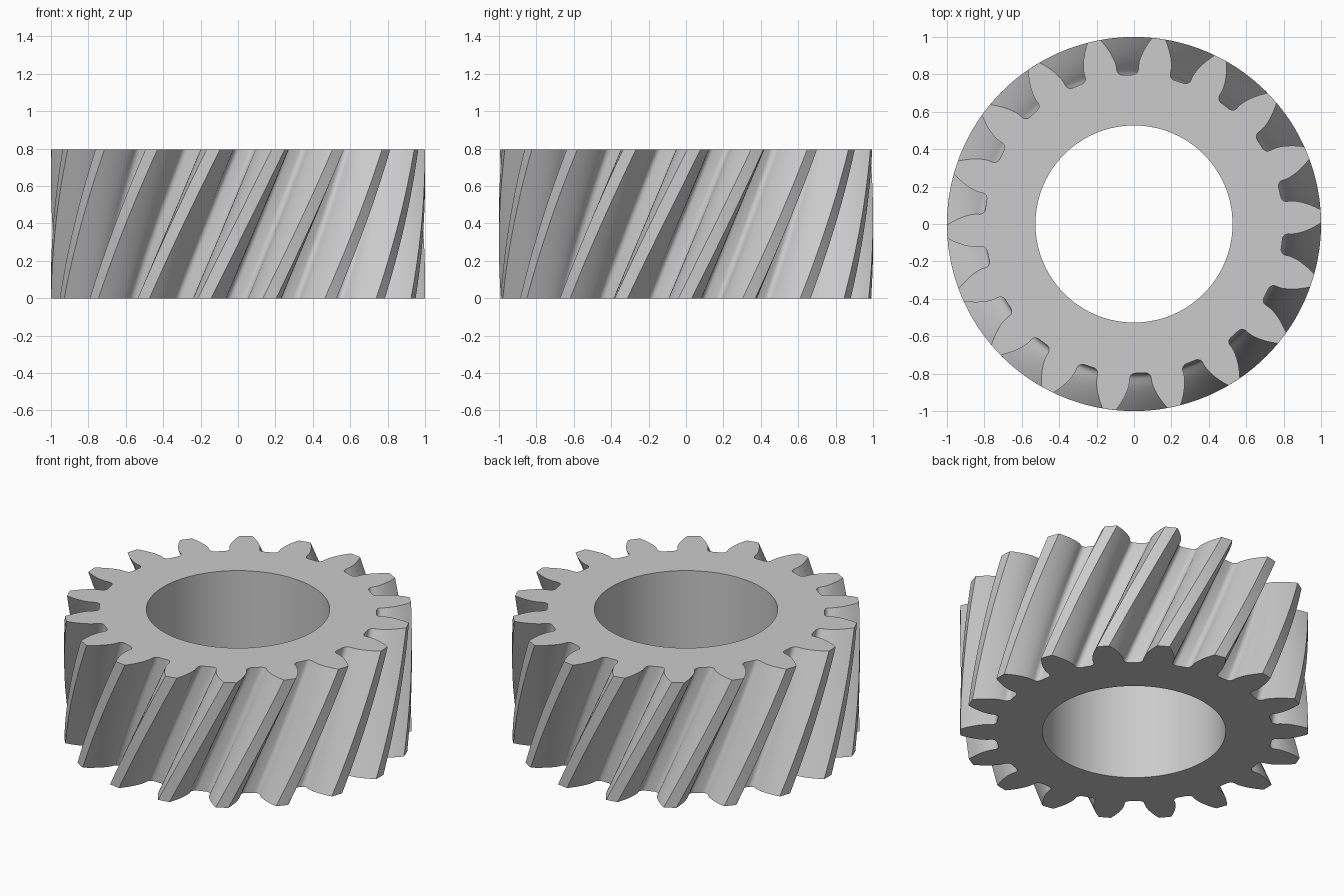
import bpy, bmesh, math
from mathutils import Matrix

default = bpy.data.objects.get("Cube")
if default:
    bpy.data.objects.remove(default, do_unlink=True)

# Gear dimensions
TEETH, LAYERS, BORE_SIDES = 18, 20, 108
TIP, PITCH, ROOT, BORE, HEIGHT = 1.0, 0.905, 0.798, 0.527, 0.795
FILLET = 0.03
PRESSURE = math.radians(21)
PHASE, TWIST = math.radians(-0.3), math.radians(22.7)
STEP = math.tau / TEETH


def involute(radius):
    a = math.acos(min(1, BASE / radius))
    return math.tan(a) - a


BASE = PITCH * math.cos(PRESSURE)


def half_angle(radius):
    """Half the angular tooth thickness at a radius."""
    return STEP / 4 + involute(PITCH) - involute(radius)


def half_tooth():
    """(radius, angle) points from the tip corner down to the root."""
    points = []
    for i in range(8):
        r = TIP + (BASE - TIP) * i / 7
        points.append((r, half_angle(r)))
    foot = half_angle(BASE)
    for i in range(6):
        t = math.pi / 2 * i / 5
        points.append((ROOT + FILLET * (1 - math.sin(t)),
                       foot + FILLET / ROOT * (1 - math.cos(t))))
    return points


def gear_outline():
    side = half_tooth()
    tooth = [(r, -a) for r, a in reversed(side)] + [(TIP, 0)] + side
    tooth.append((ROOT, STEP / 2))
    return [(r, a + k * STEP) for k in range(TEETH) for r, a in tooth]


def add_wall(bm, outline, layers, twist, outward):
    """Stack rings of an outline into a wall and return the rings."""
    rings = []
    for j in range(layers + 1):
        f = j / layers
        rings.append([bm.verts.new((r * math.cos(a + PHASE + twist * f),
                                    r * math.sin(a + PHASE + twist * f),
                                    HEIGHT * f)) for r, a in outline])
    for low, high in zip(rings, rings[1:]):
        for i in range(len(low)):
            n = (i + 1) % len(low)
            quad = (low[i], low[n], high[n], high[i])
            bm.faces.new(quad if outward else quad[::-1])
    return rings


def ring_edges(bm, ring):
    return [bm.edges.get((v, ring[(i + 1) % len(ring)])) for i, v in enumerate(ring)]


# Toothed wall and bore
bm = bmesh.new()
outer = add_wall(bm, gear_outline(), LAYERS, TWIST, True)
circle = [(BORE, math.tau * i / BORE_SIDES) for i in range(BORE_SIDES)]
inner = add_wall(bm, circle, 1, 0, False)

# Flat end faces
for end in (0, -1):
    bmesh.ops.triangle_fill(bm, use_beauty=True,
                            edges=ring_edges(bm, outer[end]) + ring_edges(bm, inner[end]))
bmesh.ops.recalc_face_normals(bm, faces=bm.faces)

mesh = bpy.data.meshes.new("helical_gear")
bm.to_mesh(mesh)
bm.free()
gear = bpy.data.objects.new("helical_gear", mesh)
bpy.context.collection.objects.link(gear)

# Grey metal
grey = bpy.data.materials.new("grey_metal")
grey.use_nodes = True
color = (0.6, 0.6, 0.6, 1)
grey.diffuse_color = color
grey.node_tree.nodes["Principled BSDF"].inputs["Base Color"].default_value = color
mesh.materials.append(grey)

bpy.ops.object.select_all(action="DESELECT")
gear.select_set(True)
bpy.context.view_layer.objects.active = gear
bpy.ops.object.shade_smooth_by_angle(angle=math.radians(30))
